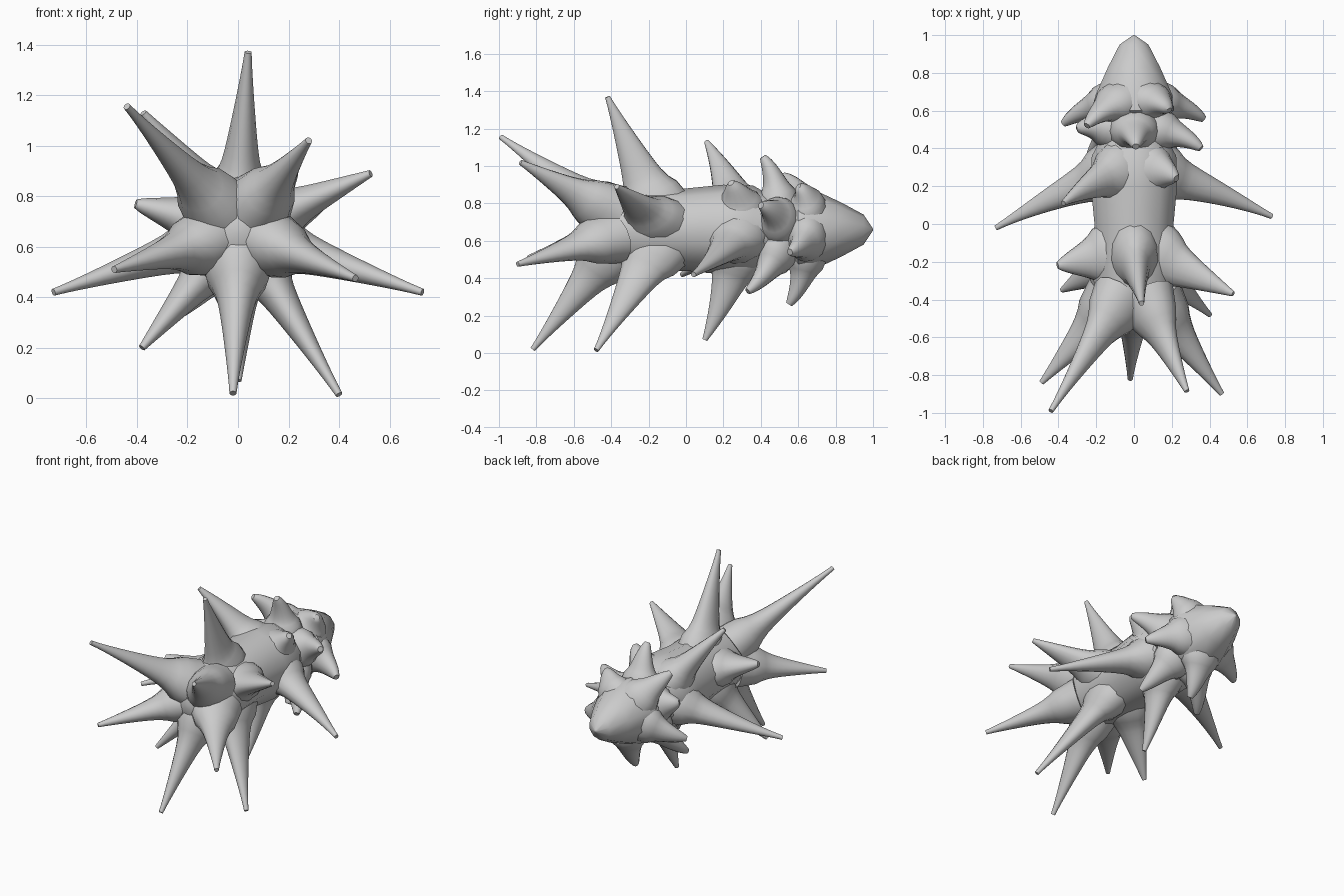
import bpy, bmesh, math
from mathutils import Vector

if "Cube" in bpy.data.objects:
    bpy.data.objects.remove(bpy.data.objects["Cube"])

CZ = 0.66  # height of the body axis
mat = bpy.data.materials.new("light grey")
mat.diffuse_color = (0.6, 0.6, 0.6, 1)
mat.use_nodes = True
mat.node_tree.nodes["Principled BSDF"].inputs["Base Color"].default_value = mat.diffuse_color


def loft(name, rings, angle=40):
    """Skin a list of equal-length point rings and cap both ends."""
    bm = bmesh.new()
    vs = [[bm.verts.new(p) for p in r] for r in rings]
    n = len(vs[0])
    for a, b in zip(vs, vs[1:]):
        for i in range(n):
            j = (i + 1) % n
            bm.faces.new((a[i], a[j], b[j], b[i]))
    bm.faces.new(vs[0])
    bm.faces.new(vs[-1])
    bmesh.ops.recalc_face_normals(bm, faces=bm.faces[:])
    me = bpy.data.meshes.new(name)
    bm.to_mesh(me)
    bm.free()
    me.materials.append(mat)
    ob = bpy.data.objects.new(name, me)
    bpy.context.collection.objects.link(ob)
    bpy.context.view_layer.objects.active = ob
    ob.select_set(True)
    bpy.ops.object.shade_smooth_by_angle(angle=math.radians(angle))
    ob.select_set(False)
    return ob


def spike(name, deg, base_y, tip, length, width, root, bend, lift):
    """Flared, hooked spike from inside the body to its tip; length runs along y."""
    a = math.radians(deg)
    out = Vector((math.cos(a), 0, math.sin(a)))
    p0 = Vector((0, base_y, CZ)) + out * root
    p2 = Vector(tip)
    p1 = (p0 + p2) / 2 + Vector((0, bend, 0)) + out * lift
    power = 0.52 + 0.95 * (p2 - p0).length  # short spikes are stubbier
    end = 0.014 if power > 0.95 else 0.018
    rings, steps, n = [], 14, 14
    for k in range(steps + 1):
        t = k / steps
        c = p0 * (1 - t) ** 2 + p1 * 2 * t * (1 - t) + p2 * t * t
        d = ((p1 - p0) * (1 - t) + (p2 - p1) * t).normalized()
        u = d.cross(Vector((0, 1, 0))).normalized()
        v = d.cross(u)
        f = (1 - t) ** power
        # fillet where the spike leaves the trunk
        flare = 0.04 * math.exp(-max(0, math.hypot(c.x, c.z - CZ) - 0.2) / 0.04) * (1 - t)
        ru, rv = end + width * f + flare, end + length * f + flare
        rings.append([c + u * ru * math.cos(2 * math.pi * i / n)
                      + v * rv * math.sin(2 * math.pi * i / n) for i in range(n)])
    return loft(name, rings)


def trunk(name, profile, n):
    """Lathe along y from (y, radius) pairs."""
    rings = []
    for y, r in profile:
        rings.append([(r * math.cos(2 * math.pi * (i + 0.5) / n), y,
                       CZ + r * math.sin(2 * math.pi * (i + 0.5) / n)) for i in range(n)])
    return loft(name, rings, 50)


# body: ten-sided trunk with a domed front
trunk("body", [(-0.56, 0.01), (-0.55, 0.09), (-0.48, 0.18), (-0.3, 0.225), (0.0, 0.22),
               (0.2, 0.24), (0.36, 0.235), (0.44, 0.19), (0.52, 0.18), (0.62, 0.19)], 10)
# blunt cone at the back end
trunk("tail_cone", [(0.53, 0.14), (0.6, 0.22), (0.68, 0.215), (0.83, 0.145),
                    (0.95, 0.08), (0.995, 0.012), (1.0, 0.004)], 10)

# each ring: base y, base half length, half width, root radius, bend, lift, [(angle, tip)...]
RINGS = {
    "front_spike": (-0.40, 0.12, 0.09, 0.11, 0.0, 0.0, [
        (131, (-0.44, -0.99, 1.155)), (53, (0.28, -0.885, 1.02)), (-20, (0.465, -0.9, 0.475)),
        (-90, (-0.02, -0.82, 0.02)), (198, (-0.49, -0.84, 0.51))]),
    "second_spike": (-0.16, 0.14, 0.085, 0.11, 0.0, 0.0, [
        (90, (0.04, -0.42, 1.37)), (22, (0.525, -0.37, 0.89)), (-56, (0.4, -0.48, 0.015)),
        (232, (-0.38, -0.35, 0.2)), (165, (-0.405, -0.22, 0.77))]),
    "third_spike": (0.28, 0.125, 0.095, 0.10, 0.03, 0.0, [
        (128, (-0.375, 0.11, 1.13)), (52, (0.225, 0.24, 0.91)), (-18, (0.73, 0.04, 0.42)),
        (-90, (0.0, 0.1, 0.07)), (198, (-0.73, -0.02, 0.42))]),
    "fourth_spike": (0.50, 0.07, 0.09, 0.10, 0.03, 0.04, [
        (90, (0.01, 0.41, 1.05)), (20, (0.355, 0.40, 0.79)), (-54, (0.22, 0.33, 0.33)),
        (234, (-0.24, 0.33, 0.33)), (162, (-0.3, 0.5, 0.75))]),
    "rear_spike": (0.65, 0.07, 0.095, 0.09, 0.03, 0.04, [
        (54, (0.185, 0.60, 0.89)), (126, (-0.25, 0.52, 0.95)), (198, (-0.375, 0.53, 0.53)),
        (-90, (0.0, 0.55, 0.26)), (-18, (0.37, 0.555, 0.54))]),
}
for ring, (by, ln, wd, root, bend, lift, tips) in RINGS.items():
    for k, (deg, tip) in enumerate(tips):
        spike(f"{ring}_{k + 1}", deg, by, tip, ln, wd, root, bend, lift)
